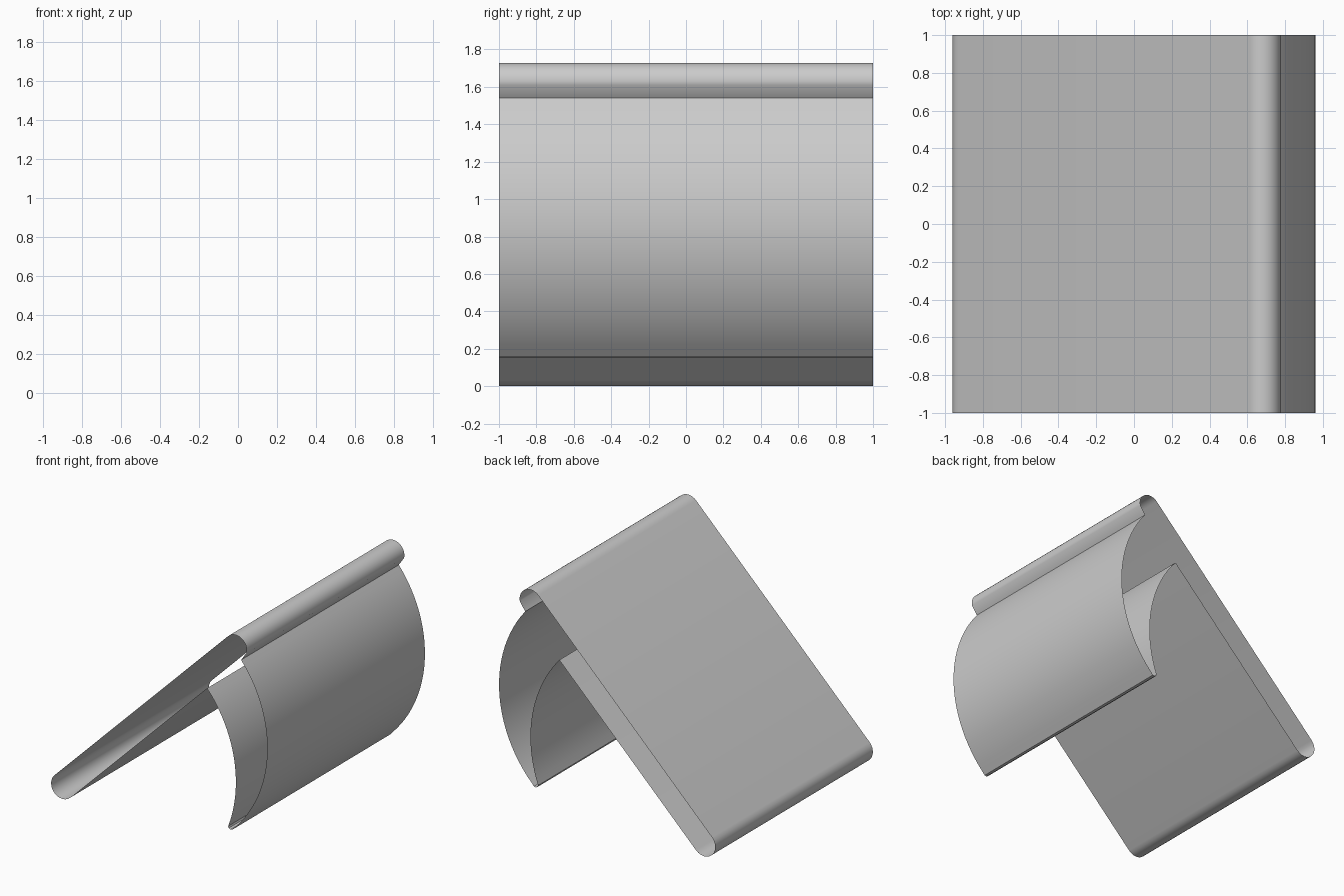
import bpy, bmesh, math
from mathutils import Vector

if "Cube" in bpy.data.objects:
    bpy.data.objects.remove(bpy.data.objects["Cube"])


def arc(cx, cz, r, a0, a1, n):
    """Points on an arc in the XZ plane, angles in degrees."""
    return [(cx + r * math.cos(math.radians(a0 + (a1 - a0) * i / n)),
             cz + r * math.sin(math.radians(a0 + (a1 - a0) * i / n)))
            for i in range(n + 1)]


def arc3(p, q, s, n):
    """Arc from p to s passing through q."""
    (ax, az), (bx, bz), (cx, cz) = p, q, s
    d = 2 * (ax * (bz - cz) + bx * (cz - az) + cx * (az - bz))
    a2, b2, c2 = ax * ax + az * az, bx * bx + bz * bz, cx * cx + cz * cz
    ox = (a2 * (bz - cz) + b2 * (cz - az) + c2 * (az - bz)) / d
    oz = (a2 * (cx - bx) + b2 * (ax - cx) + c2 * (bx - ax)) / d
    r = math.hypot(ax - ox, az - oz)
    return arc(ox, oz, r, math.degrees(math.atan2(az - oz, ax - ox)),
               math.degrees(math.atan2(cz - oz, cx - ox)), n)


# Closed profile, running counter-clockwise as seen from the front
profile = []
profile += arc(0.68, 1.63, 0.098, -12, 135, 12)              # rolled top edge
profile += arc(-0.86, 0.10, 0.10, 135, 315, 12)              # rolled lower edge
profile += arc3((0.425, 1.232), (0.681, 0.58), (0.613, 0.175), 20)  # inner curved wall
profile += [(0.618, 0.161), (0.632, 0.153), (0.65, 0.157)]   # bottom lip
profile += arc3((0.667, 0.176), (0.96, 0.87), (0.728, 1.54), 24)    # outer curved wall

# Open-ended shell: sweep the profile along Y
bm = bmesh.new()
front = [bm.verts.new((x, -1, z)) for x, z in profile]
back = [bm.verts.new((x, 1, z)) for x, z in profile]
for i in range(len(profile)):
    j = (i + 1) % len(profile)
    bm.faces.new((front[i], front[j], back[j], back[i]))
bm.normal_update()
# Make the top plate face upward, i.e. all walls outward
if max(bm.faces, key=lambda f: f.calc_area()).normal.z < 0:
    bmesh.ops.reverse_faces(bm, faces=bm.faces[:])
mesh = bpy.data.meshes.new("folded_shell")
bm.to_mesh(mesh)
bm.free()

shell = bpy.data.objects.new("folded_shell", mesh)
bpy.context.collection.objects.link(shell)
bpy.context.view_layer.objects.active = shell
shell.select_set(True)
bpy.ops.object.shade_smooth_by_angle(angle=math.radians(30))
